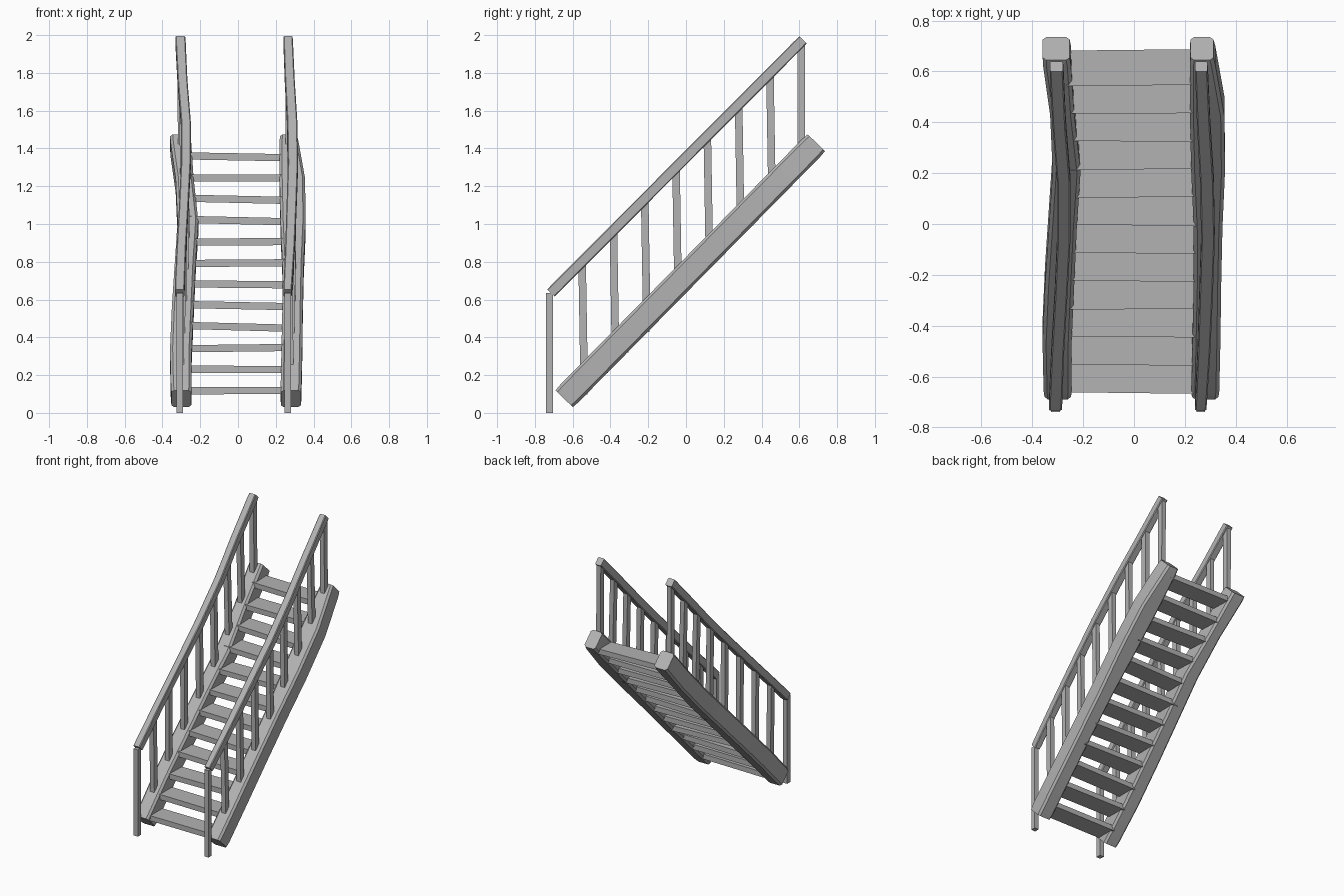
import bpy, bmesh, math, random
from mathutils import Vector

random.seed(4)
if "Cube" in bpy.data.objects:
    bpy.data.objects.remove(bpy.data.objects["Cube"])

wood = bpy.data.materials.new("plain grey")
wood.use_nodes = True
GREY = (0.45, 0.45, 0.45, 1)
wood.diffuse_color = GREY
wood.node_tree.nodes["Principled BSDF"].inputs["Base Color"].default_value = GREY


def finish(bm, name, smooth=False):
    bmesh.ops.recalc_face_normals(bm, faces=bm.faces)
    mesh = bpy.data.meshes.new(name)
    bm.to_mesh(mesh)
    bm.free()
    mesh.materials.append(wood)
    obj = bpy.data.objects.new(name, mesh)
    bpy.context.collection.objects.link(obj)
    if smooth:
        bpy.ops.object.select_all(action='DESELECT')
        obj.select_set(True)
        bpy.context.view_layer.objects.active = obj
        bpy.ops.object.shade_smooth_by_angle(angle=math.radians(25))
    return obj


def span_at(spans, t):
    """Inner and outer x of a warped beam at fraction t of its length."""
    f = min(max(t, 0), 1) * (len(spans) - 1)
    i = min(int(f), len(spans) - 2)
    return [a + (b - a) * (f - i) for a, b in zip(spans[i], spans[i + 1])]


def sloped_beam(name, start, end, half, chamfer, spans, end_scale):
    """Loft a chamfered rectangle up the slope, following the warped spans."""
    start, end = Vector((0, *start)), Vector((0, *end))
    along = (end - start).normalized()
    up = Vector((0, -along.z, along.y))
    bm = bmesh.new()
    rings = []
    inset = 0.02
    n = len(spans) - 1
    stations = [0, inset] + [i / n for i in range(1, n)] + [1 - inset, 1]
    for t in stations:
        x0, x1 = span_at(spans, t)
        scale = end_scale if t in (0, 1) else 1
        w, h = abs(x1 - x0) / 2 * scale, half * scale
        c = chamfer
        centre = start.lerp(end, t) + Vector(((x0 + x1) / 2, 0, 0))
        profile = [(w - c, h), (w, h - c), (w, c - h), (w - c, -h),
                   (c - w, -h), (-w, c - h), (-w, h - c), (c - w, h)]
        rings.append([bm.verts.new(centre + Vector((u, 0, 0)) + up * v)
                      for u, v in profile])
    for a, b in zip(rings, rings[1:]):
        for i in range(8):
            j = (i + 1) % 8
            bm.faces.new((a[i], a[j], b[j], b[i]))
    bm.faces.new(rings[0])
    bm.faces.new(rings[-1])
    return finish(bm, name, True)


def post(name, bottom, top, width, depth):
    """Slightly leaning square post."""
    bm = bmesh.new()
    bmesh.ops.create_cube(bm, size=1)
    for v in bm.verts:
        base = Vector(top if v.co.z > 0 else bottom)
        v.co = base + Vector((v.co.x * width, v.co.y * depth, 0))
    return finish(bm, name)


# Warped x extents from bottom to top of each beam
stringer_spans = {
    "right": [(-.245, -.355), (-.245, -.36), (-.235, -.35), (-.225, -.335),
              (-.21, -.32), (-.235, -.33), (-.25, -.362)],
    "left": [(.225, .335), (.23, .34), (.235, .343), (.235, .348),
             (.225, .358), (.22, .355), (.22, .315)],
}
rail_spans = {
    "right": [(-.283, -.335), (-.275, -.325), (-.262, -.312), (-.25, -.302),
              (-.25, -.302), (-.268, -.32), (-.278, -.332)],
    "left": [(.24, .285), (.25, .3), (.257, .31), (.264, .318),
             (.26, .314), (.248, .3), (.24, .29)],
}
stringer_ends = (-.645, .075), (.69, 1.43)
rail_ends = (-.715, .635), (.62, 1.975)


def height_on(ends, y):
    (y0, z0), (y1, z1) = ends
    t = (y - y0) / (y1 - y0)
    return t, z0 + t * (z1 - z0)


for side in ("right", "left"):
    # Heavy hewn stringer and slim handrail
    sloped_beam(side + "_stringer", *stringer_ends, .067, .014,
                stringer_spans[side], .95)
    sloped_beam(side + "_handrail", *rail_ends, .028, .005,
                rail_spans[side], .97)

    # Newel post standing on the ground at the foot
    x = sum(rail_spans[side][0]) / 2
    post(side + "_newel_post", (x, -.722, 0), (x, -.722, .635), .034, .036)

    # Balusters from stringer to handrail
    for i in range(8):
        y = -.55 + i * .1657
        y_low = y + (.01 if i < 7 else 0)
        t_rail, z_rail = height_on(rail_ends, y)
        t_str, z_str = height_on(stringer_ends, y_low)
        x_rail = sum(span_at(rail_spans[side], t_rail)) / 2
        x_str = sum(span_at(stringer_spans[side], t_str)) / 2
        post(f"{side}_baluster_{i + 1}",
             ((x_rail + x_str) / 2, y_low, z_str + .03),
             (x_rail, y, z_rail), .034, .04)

# Open treads, slightly uneven like the rest of the woodwork
for i in range(12):
    y = -.665 + i * .11
    z = .118 + i * .1125
    bm = bmesh.new()
    bmesh.ops.create_cube(bm, size=1)
    tilt = random.uniform(-.004, .008)
    skew = random.uniform(-.004, .004)
    for v in bm.verts:
        s = v.co.x * 2
        v.co = Vector((s * .265, y + .07 + v.co.y * .14 + s * skew,
                       z + v.co.z * .038 - s * tilt))
    finish(bm, f"tread_{i + 1}")
